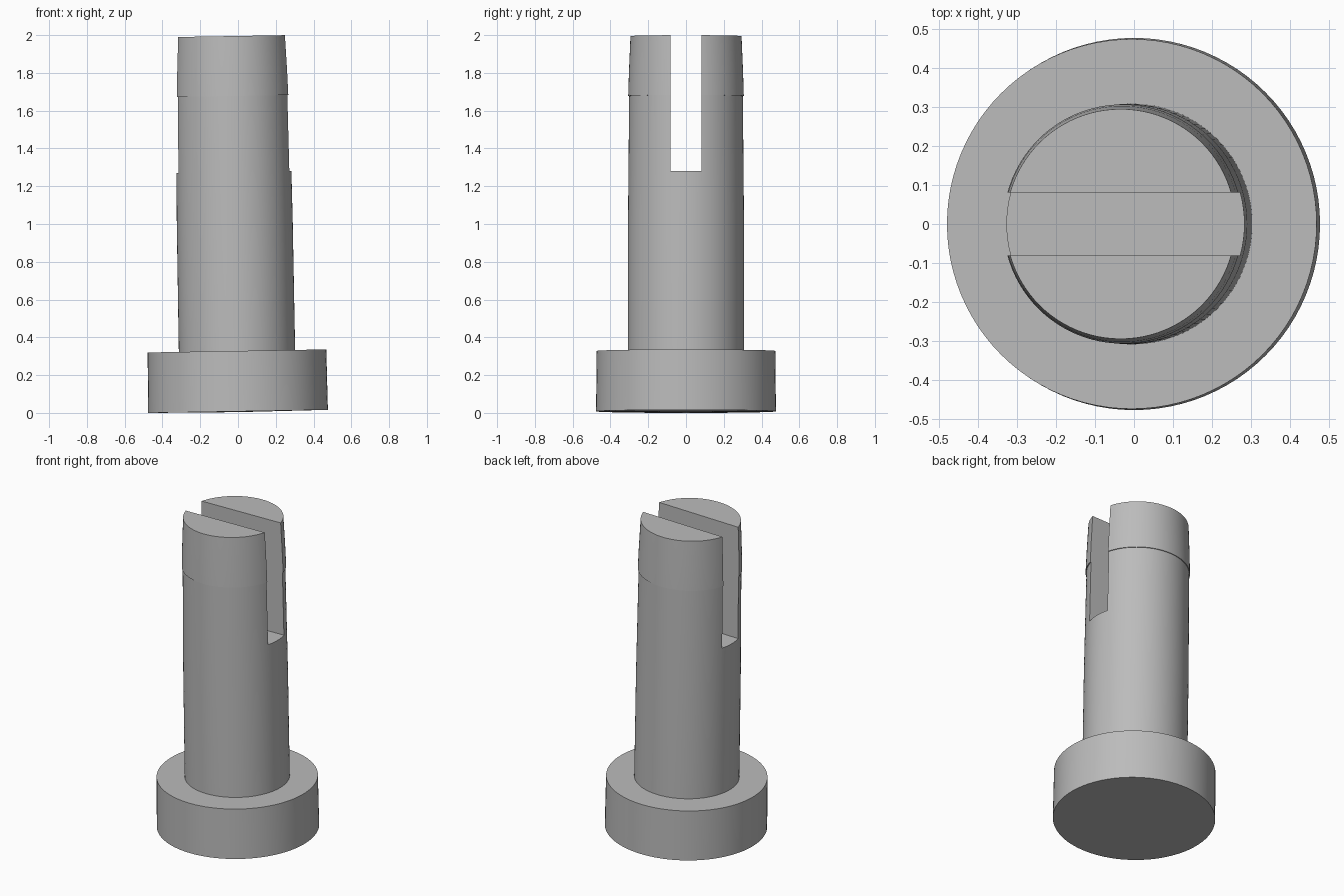
import bpy, bmesh, math
from mathutils import Matrix

if "Cube" in bpy.data.objects:
    bpy.data.objects.remove(bpy.data.objects["Cube"], do_unlink=True)

# One plain grey for the whole pin
grey = bpy.data.materials.new("plain grey")
grey.use_nodes = True
grey.diffuse_color = (0.5, 0.5, 0.5, 1)
grey.node_tree.nodes["Principled BSDF"].inputs["Base Color"].default_value = grey.diffuse_color

# The pin leans slightly toward -x
lean = Matrix.Translation((0, 0, 0.008)) @ Matrix.Rotation(-0.0172, 4, "Y")


def add_object(name, bm):
    bmesh.ops.recalc_face_normals(bm, faces=bm.faces)
    mesh = bpy.data.meshes.new(name)
    bm.to_mesh(mesh)
    bm.free()
    mesh.materials.append(grey)
    obj = bpy.data.objects.new(name, mesh)
    bpy.context.collection.objects.link(obj)
    obj.matrix_world = lean
    return obj


def lathe(name, profile, steps=96):
    """Turn a (radius, height) profile around the pin's axis."""
    bm = bmesh.new()
    verts = [bm.verts.new((r, 0, z)) for r, z in profile]
    edges = [bm.edges.new(pair) for pair in zip(verts, verts[1:])]
    bmesh.ops.spin(bm, geom=verts + edges, cent=(0, 0, 0), axis=(0, 0, 1),
                   angle=math.tau, steps=steps)
    bmesh.ops.remove_doubles(bm, verts=bm.verts, dist=0.0005)
    return add_object(name, bm)


# Turned parts: wide foot, tapered shaft, chamfered tip with a small lip
foot = lathe("foot_flange", [(0, -0.004), (0.476, 0), (0.473, 0.32), (0, 0.32)])
shaft = lathe("shaft", [(0, 0.31), (0.308, 0.31), (0.307, 1.0), (0.301, 1.675), (0, 1.675)])
tip = lathe("tip", [(0, 1.67), (0.306, 1.67), (0.302, 1.8), (0.294, 1.987), (0, 1.987)])

# Slot through the shaft and tip
slot_floor, slot_top, slot_width = 1.267, 2.2, 0.162
bm = bmesh.new()
bmesh.ops.create_cube(bm, size=1, matrix=Matrix.Translation((0, 0, (slot_floor + slot_top) / 2))
                      @ Matrix.Diagonal((2, slot_width, slot_top - slot_floor, 1)))
cutter = add_object("slot_cutter", bm)
cutter.hide_render = True

for part in (shaft, tip):
    cut = part.modifiers.new("slot", "BOOLEAN")
    cut.operation = "DIFFERENCE"
    cut.object = cutter
    cut.solver = "EXACT"
    bpy.context.view_layer.objects.active = part
    bpy.ops.object.modifier_apply(modifier=cut.name)
bpy.data.objects.remove(cutter, do_unlink=True)

# Smooth the round walls and keep the rims sharp
bpy.ops.object.select_all(action="DESELECT")
for part in (foot, shaft, tip):
    part.select_set(True)
bpy.context.view_layer.objects.active = foot
bpy.ops.object.shade_smooth_by_angle(angle=math.radians(30))
